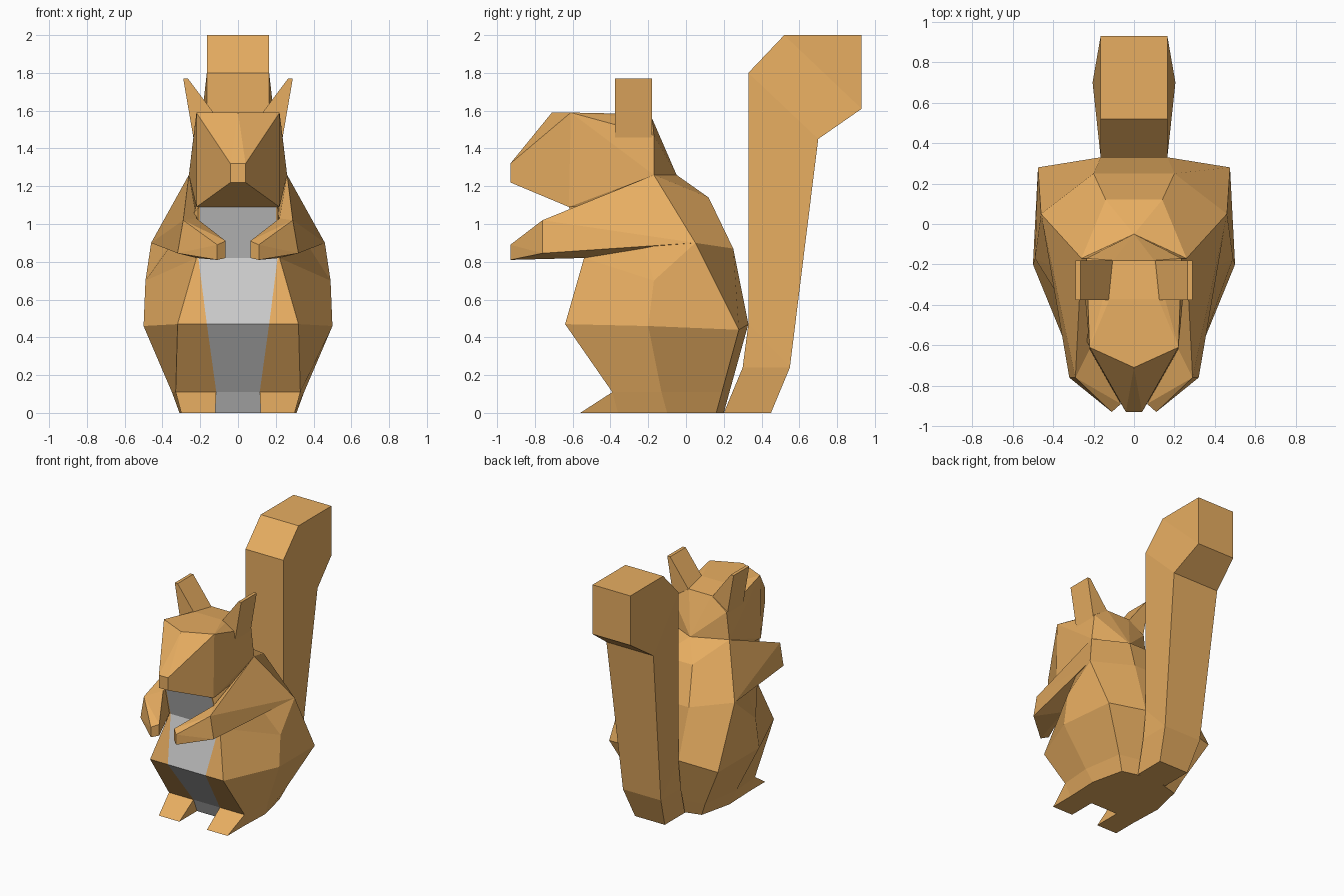
import bpy, bmesh
from mathutils import Vector

if "Cube" in bpy.data.objects:
    bpy.data.objects.remove(bpy.data.objects["Cube"])

fur = bpy.data.materials.new("orange_fur")
fur.diffuse_color = (0.80, 0.42, 0.12, 1)
fur.use_nodes = True
fur.node_tree.nodes["Principled BSDF"].inputs["Base Color"].default_value = fur.diffuse_color


def finish(name, bm, coloured=True, mirror=False):
    bmesh.ops.recalc_face_normals(bm, faces=bm.faces)
    me = bpy.data.meshes.new(name)
    bm.to_mesh(me)
    bm.free()
    ob = bpy.data.objects.new(name, me)
    bpy.context.collection.objects.link(ob)
    if coloured:
        me.materials.append(fur)
    if mirror:
        m = ob.modifiers.new("mirror", 'MIRROR')
        m.use_clip = False
        m.use_mirror_merge = False
    return ob


def flip(p):
    return (-p[0], p[1], p[2])


def hull(name, pts, pair=False):
    """Convex block; pair=True repeats it on the other side, otherwise it is symmetric."""
    if not pair:
        pts = pts + [flip(p) for p in pts if p[0] > 0]
    bm = bmesh.new()
    for p in pts:
        bm.verts.new(p)
    res = bmesh.ops.convex_hull(bm, input=list(bm.verts))
    junk = {g for g in res["geom_interior"] + res["geom_unused"] if isinstance(g, bmesh.types.BMVert)}
    bmesh.ops.delete(bm, geom=list(junk), context='VERTS')
    bmesh.ops.dissolve_limit(bm, angle_limit=0.03, verts=bm.verts, edges=bm.edges)
    return finish(name, bm, mirror=pair)


# Torso: half rings from the belly edge round to the back, mirrored and lofted
rings = [
    [(.12, -.34, 0), (.30, -.36, 0), (.31, -.10, 0), (.25, .16, 0), (.10, .20, 0)],
    [(.115, -.39, .11), (.33, -.39, .11), (.35, -.13, .11), (.30, .19, .11), (.12, .23, .11)],
    [(.165, -.64, .47), (.32, -.64, .47), (.50, -.20, .46), (.475, .28, .44), (.165, .33, .47)],
    [(.21, -.54, .82), (.22, -.54, .82), (.49, -.17, .70), (.46, .05, .90), (.20, .25, .87)],
    [(.20, -.62, 1.09), (.21, -.62, 1.09), (.22, -.30, 1.12), (.26, -.17, 1.26), (.14, .12, 1.14)],
]
bm = bmesh.new()
loops = [[bm.verts.new(p) for p in r + [flip(q) for q in reversed(r)]] for r in rings]
for a, b in zip(loops, loops[1:]):
    for i in range(len(a) - 1):
        bm.faces.new((a[i], a[i + 1], b[i + 1], b[i]))
bm.faces.new(loops[0])
finish("torso", bm)

# Pale belly strip filling the open front of the torso
bm = bmesh.new()
rows = [[bm.verts.new(q) for q in (r[0], flip(r[0]))] for r in rings]
for a, b in zip(rows, rows[1:]):
    bm.faces.new((a[0], b[0], b[1], a[1]))
belly = finish("belly", bm, coloured=False)
if belly.data.polygons[0].normal.y > 0:
    belly.data.flip_normals()

# Shoulders closing the torso under the head
hull("shoulders", [(.26, -.17, 1.26), (0, -.05, 1.26), (.14, .12, 1.14),
                   (.21, -.30, 1.10), (.20, -.17, 1.0)])

# Head with pointed snout
hull("head", [(.22, -.61, 1.59), (0, -.71, 1.59), (.04, -.93, 1.32), (.04, -.93, 1.22),
              (.22, -.62, 1.09), (.12, -.37, 1.585), (.10, -.18, 1.56), (.235, -.37, 1.47),
              (.235, -.17, 1.47), (.26, -.17, 1.26), (0, -.05, 1.26), (.20, -.20, 1.12)])

# Ears: one profile extruded in depth
ear = [(.10, 1.55), (.265, 1.77), (.29, 1.77), (.235, 1.45)]
hull("ear", [(x, y, z) for y in (-.375, -.18) for x, z in ear], pair=True)

# Arms and tapering paws
wrist = [(.29, -.76, 1.02), (.32, -.76, .845), (.22, -.54, .82), (.22, -.62, 1.03)]
hull("arm", wrist + [(.26, -.17, 1.26), (.46, .05, .90), (.18, -.10, 1.10)], pair=True)
hull("paw", wrist + [(.11, -.93, .89), (.11, -.93, .81), (.065, -.89, .82), (.065, -.89, .91)], pair=True)

# Feet wedges
hull("foot", [(.12, -.56, 0), (.30, -.56, 0), (.115, -.39, .11), (.33, -.39, .11),
              (.12, -.32, 0), (.30, -.32, 0)], pair=True)

# Tail: side profile (half width, y, z) spanned from left to right
tail = [(.13, .20, 0), (.165, .30, .24), (.165, .33, .47), (.165, .33, 1.80), (.165, .52, 2.0),
        (.165, .93, 2.0), (.165, .93, 1.61), (.205, .70, 1.45), (.165, .55, .24), (.13, .45, 0)]
bm = bmesh.new()
right = [bm.verts.new(p) for p in tail]
left = [bm.verts.new(flip(p)) for p in tail]
n = len(tail)
for i in range(n):
    j = (i + 1) % n
    bm.faces.new((right[i], right[j], left[j], left[i]))
for s in (right, left):
    for idx in ((0, 1, 8, 9), (1, 2, 8), (2, 3, 7, 8), (3, 4, 6, 7), (4, 5, 6)):
        bm.faces.new([s[k] for k in idx])
finish("tail", bm)
